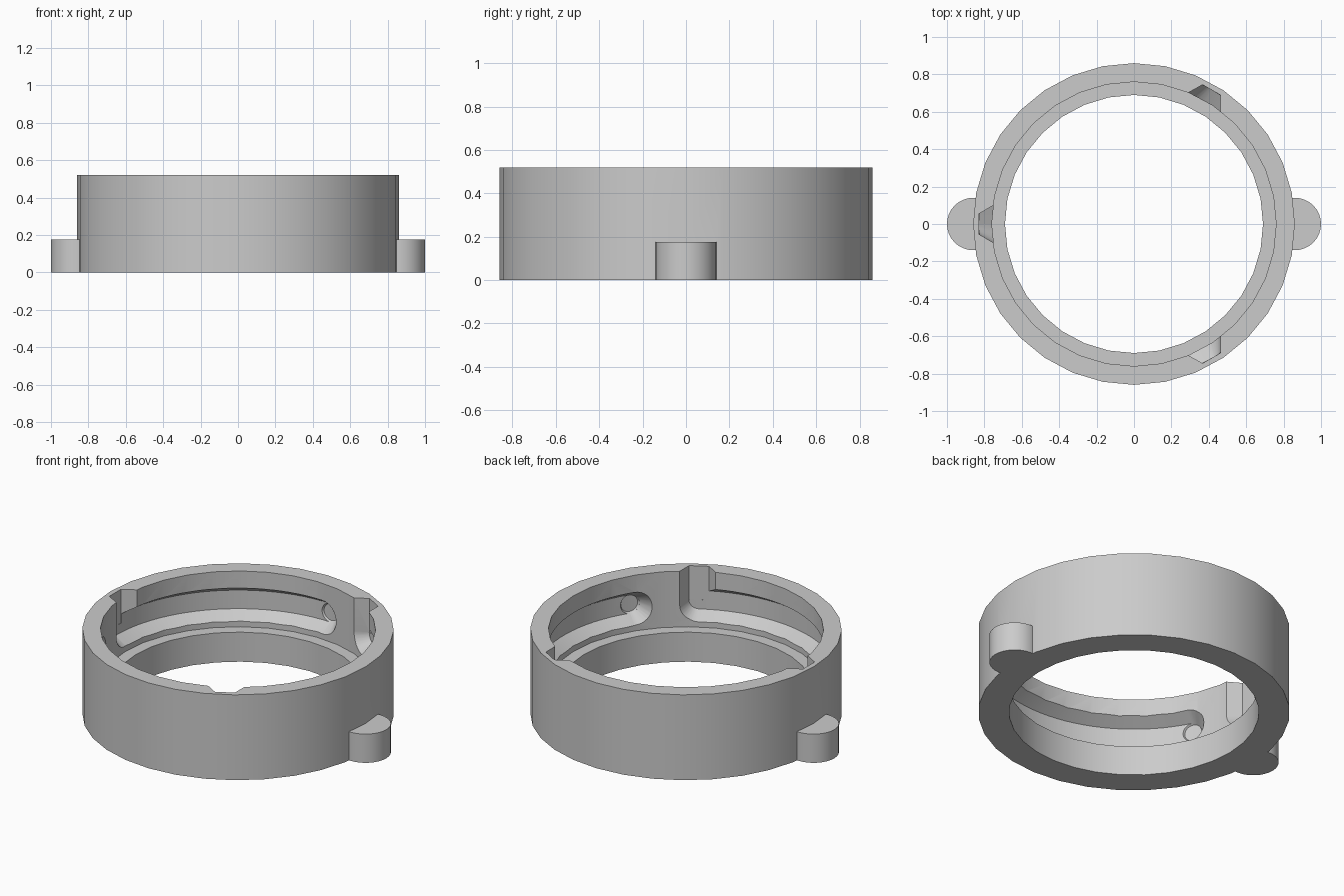
import bpy, bmesh
from math import pi, sin, cos, sqrt, radians

cube = bpy.data.objects.get("Cube")
if cube:
    bpy.data.objects.remove(cube, do_unlink=True)

SIDES = 32
BORE_R, HEIGHT, STEP_Z = 0.76, 0.52, 0.18
SLOT_Z, SLOT_HALF = 0.315, 0.1        # slot centre line and half width at the bore
SLOPE = 0.64                          # narrowing of the slot with depth
SWEEP = radians(93)

grey = bpy.data.materials.new("plain grey")
grey.use_nodes = True
grey.diffuse_color = (0.6, 0.6, 0.6, 1)
grey.node_tree.nodes["Principled BSDF"].inputs["Base Color"].default_value = (0.6, 0.6, 0.6, 1)


def finish(name, bm):
    bmesh.ops.remove_doubles(bm, verts=bm.verts, dist=1e-5)
    bmesh.ops.recalc_face_normals(bm, faces=bm.faces)
    mesh = bpy.data.meshes.new(name)
    bm.to_mesh(mesh)
    bm.free()
    mesh.materials.append(grey)
    obj = bpy.data.objects.new(name, mesh)
    bpy.context.collection.objects.link(obj)
    return obj


def revolve(name, profile):
    """Closed profile of (radius, z) turned round the z axis."""
    bm = bmesh.new()
    rows = [[bm.verts.new((r * cos(2 * pi * i / SIDES), r * sin(2 * pi * i / SIDES), z))
             for r, z in profile] for i in range(SIDES)]
    n = len(profile)
    for i, a in enumerate(rows):
        b = rows[(i + 1) % SIDES]
        for j in range(n):
            k = (j + 1) % n
            bm.faces.new((a[j], b[j], b[k], a[k]))
    return finish(name, bm)


def combine(target, tool, operation):
    mod = target.modifiers.new("combine", 'BOOLEAN')
    mod.operation, mod.solver, mod.object = operation, 'EXACT', tool
    bpy.context.view_layer.objects.active = target
    bpy.ops.object.modifier_apply(modifier=mod.name)
    bpy.data.objects.remove(tool, do_unlink=True)


def rounded_columns(half, sweep):
    """Columns (path angle, offset, low, high) of a slot with round ends."""
    cols = []
    for i in range(9):
        a = pi / 2 * i / 8
        cols.append((0, -half * cos(a), SLOT_Z - half * sin(a), SLOT_Z + half * sin(a)))
    steps = 24 if sweep else 0
    for i in range(1, steps):
        cols.append((sweep * i / steps, 0, SLOT_Z - half, SLOT_Z + half))
    return cols + [(sweep, -o, lo, hi) for _, o, lo, hi in reversed(cols[:9])]


def entry_columns(half, sweep):
    return [(0, o, SLOT_Z, HEIGHT + 0.1) for o in (-half, half)]


def slot_cutter(columns, start, sweep, depth_r):
    """Tapered cutter between a radius inside the bore and depth_r."""
    bm = bmesh.new()
    layers = []
    for r in (0.72, depth_r):
        half = SLOT_HALF - (r - BORE_R) * SLOPE
        layer = []
        for path, off, lo, hi in columns(half, sweep):
            a = start - path - off / r          # slots run clockwise from above
            layer.append([bm.verts.new((r * cos(a), r * sin(a), z)) for z in (lo, hi)])
        layers.append(layer)
    inner, outer = layers
    for i in range(len(inner) - 1):
        a, b, c, d = inner[i], inner[i + 1], outer[i], outer[i + 1]
        bm.faces.new((a[0], b[0], b[1], a[1]))
        bm.faces.new((c[0], c[1], d[1], d[0]))
        bm.faces.new((a[0], c[0], d[0], b[0]))
        bm.faces.new((a[1], b[1], d[1], c[1]))
    for e in (0, -1):
        bm.faces.new((inner[e][0], inner[e][1], outer[e][1], outer[e][0]))
    bmesh.ops.dissolve_degenerate(bm, edges=bm.edges, dist=1e-5)
    return finish("slot_cutter", bm)


# Ring with a stepped bore
ring = revolve("locking_ring", [(0.86, 0), (0.86, HEIGHT), (BORE_R, HEIGHT),
                                (BORE_R, STEP_Z), (0.69, STEP_Z), (0.69, 0)])

# Round lugs on both sides
for side in (-1, 1):
    bm = bmesh.new()
    bmesh.ops.create_cone(bm, cap_ends=True, segments=SIDES, radius1=0.14, radius2=0.14, depth=0.175)
    bmesh.ops.translate(bm, verts=bm.verts, vec=(side * 0.86, 0, 0.0875))
    combine(ring, finish("side_lug", bm), 'UNION')

# Three L-shaped slots: channel, vertical entry and a deeper seat at the end
for degrees in (180, 60, -60):
    start = radians(degrees)
    combine(ring, slot_cutter(rounded_columns, start, SWEEP, 0.828), 'DIFFERENCE')
    combine(ring, slot_cutter(entry_columns, start, 0, 0.83), 'DIFFERENCE')
    combine(ring, slot_cutter(rounded_columns, start - SWEEP, 0, 0.838), 'DIFFERENCE')

# Smooth the round walls, keep the rims crisp
bpy.ops.object.select_all(action='DESELECT')
ring.select_set(True)
bpy.context.view_layer.objects.active = ring
bpy.ops.object.shade_smooth_by_angle(angle=radians(25))
